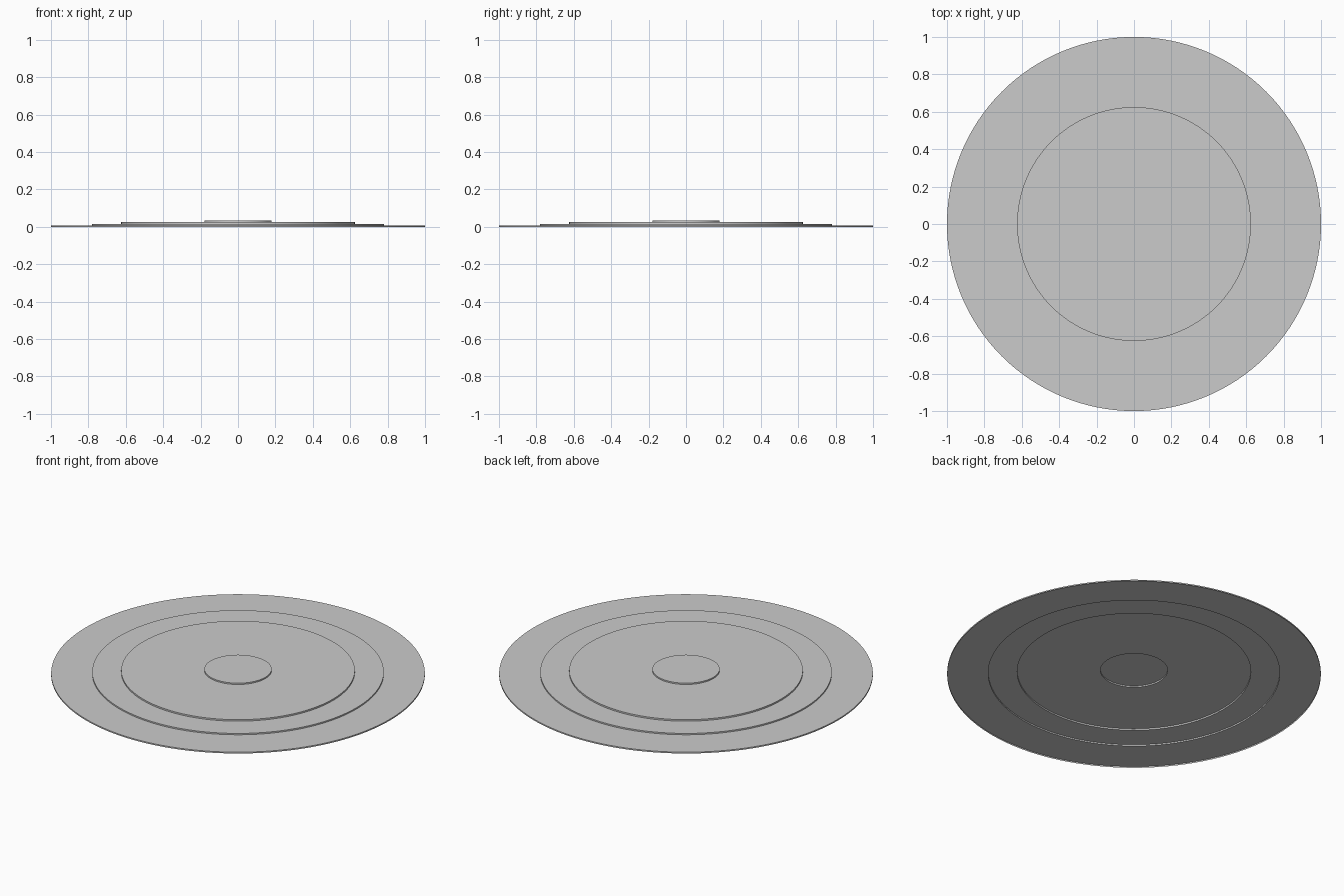
import bpy, bmesh, math

if "Cube" in bpy.data.objects:
    bpy.data.objects.remove(bpy.data.objects["Cube"])

SEGMENTS = 128
# (radius, height) profile of the thin stepped sheet, from rim to centre
PROFILE = [(1.0, 0.0), (1.0, 0.008), (0.78, 0.008), (0.78, 0.016),
           (0.625, 0.016), (0.625, 0.025), (0.18, 0.025), (0.18, 0.033)]


def ring(bm, radius, z):
    return [bm.verts.new((radius * math.cos(2 * math.pi * i / SEGMENTS),
                          radius * math.sin(2 * math.pi * i / SEGMENTS), z))
            for i in range(SEGMENTS)]


# Stepped disc, open underneath so the steps show as recesses
bm = bmesh.new()
rings = [ring(bm, r, z) for r, z in PROFILE]
for low, high in zip(rings, rings[1:]):
    for i in range(SEGMENTS):
        j = (i + 1) % SEGMENTS
        bm.faces.new((low[i], low[j], high[j], high[i]))

# Flat cap on the centre boss
bm.faces.new(rings[-1])

mesh = bpy.data.meshes.new("stepped_disc")
bm.to_mesh(mesh)
bm.free()
disc = bpy.data.objects.new("stepped_disc", mesh)
bpy.context.collection.objects.link(disc)

# Smooth round walls with crisp step edges
bpy.context.view_layer.objects.active = disc
disc.select_set(True)
bpy.ops.object.shade_smooth_by_angle(angle=math.radians(30))
